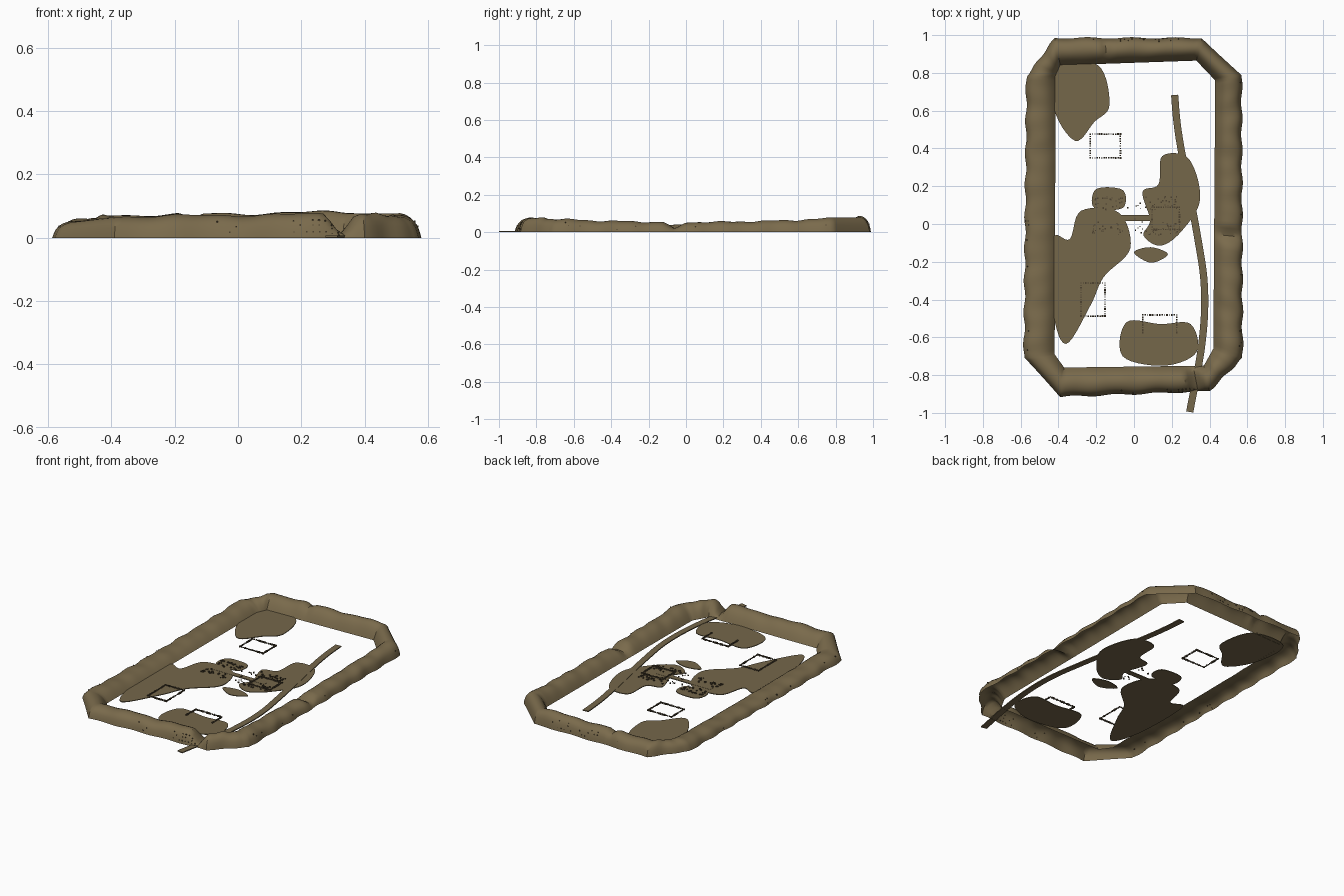
import bpy, bmesh, math, random
from mathutils import Vector

if "Cube" in bpy.data.objects:
    bpy.data.objects.remove(bpy.data.objects["Cube"])

random.seed(4)


def material(name, rgb):
    m = bpy.data.materials.new(name)
    m.diffuse_color = (*rgb, 1)
    m.use_nodes = True
    m.node_tree.nodes["Principled BSDF"].inputs["Base Color"].default_value = m.diffuse_color
    return m


EARTH = material("earth brown", (0.195, 0.146, 0.072))
GROUND = material("ground brown", (0.178, 0.135, 0.068))
STONE = material("dark stone", (0.075, 0.055, 0.03))


def finish(bm, name, mat):
    me = bpy.data.meshes.new(name)
    bm.to_mesh(me)
    bm.free()
    me.materials.append(mat)
    ob = bpy.data.objects.new(name, me)
    bpy.context.collection.objects.link(ob)
    return ob


def spline(pts, n, closed=True):
    """Catmull-Rom curve through 2D points."""
    out, c = [], len(pts)
    get = (lambda i: pts[i % c]) if closed else (lambda i: pts[max(0, min(c - 1, i))])
    for i in range(c if closed else c - 1):
        a, b, d, e = (Vector(get(i + k)) for k in (-1, 0, 1, 2))
        for k in range(n):
            t = k / n
            out.append(0.5 * (2 * b + (d - a) * t + (2 * a - 5 * b + 4 * d - e) * t * t
                              + (3 * b - a - 3 * d + e) * t ** 3))
    return out if closed else out + [Vector(pts[-1])]


# Earth bank: eight chamfered corners, outer and inner foot, from front left
outer = [(-.39, -.915), (.4, -.885), (.575, -.71), (.57, .79),
         (.36, .985), (-.42, .985), (-.57, .78), (-.583, -.71)]
inner = [(-.37, -.76), (.37, -.75), (.42, -.66), (.43, .76),
         (.33, .865), (-.39, .84), (-.415, .78), (-.42, -.69)]
# Cross-section from the steep outer foot to the inner foot
section = spline([(0, 0), (.07, .5), (.2, .84), (.42, 1), (.65, .9), (.85, .52), (1, 0)], 2, False)
# Gaps and dips: x, y, half width, part of the height lost
dips = [(.335, -.887, .05, .88), (.57, -.065, .06, .7), (-.15, .985, .035, .25)]


def bank_height(x, y):
    h = 0.046 + 0.032 * y * y + 0.014 * x
    s = 17 * x + 23 * y
    h *= 1 + 0.05 * math.sin(s) + 0.03 * math.sin(2.3 * s + 1)
    for dx, dy, w, loss in dips:
        h *= 1 - loss * max(0, 1 - math.dist((x, y), (dx, dy)) / w)
    return h


rows = []
for i in range(8):
    o0, o1, i0, i1 = (Vector(p[j % 8]) for p in (outer, inner) for j in (i, i + 1))
    n = max(4, int((o1 - o0).length / 0.02))
    for k in range(n):
        o, q = o0.lerp(o1, k / n), i0.lerp(i1, k / n)
        h = bank_height(o.x, o.y)
        wobble = 0.03 * math.sin(27 * o.x + 37 * o.y)
        rows.append([(*o.lerp(q, u + wobble * (1 - u)), h * max(v, 0)) for u, v in section])

bm = bmesh.new()
grid = [[bm.verts.new(p) for p in r] for r in rows]
for i, r in enumerate(grid):
    s = grid[(i + 1) % len(grid)]
    for j in range(len(r) - 1):
        bm.faces.new((r[j], s[j], s[j + 1], r[j + 1]))
bm.normal_update()
if sum(f.normal.z for f in bm.faces) < 0:
    bmesh.ops.reverse_faces(bm, faces=bm.faces[:])
bank = finish(bm, "earth_bank", EARTH)
bpy.context.view_layer.objects.active = bank
bank.select_set(True)
bpy.ops.object.shade_smooth_by_angle(angle=math.radians(40))
bank.select_set(False)


# Flat ground plates
def plate(name, outline, top=0.005):
    bm = bmesh.new()
    f = bm.faces.new([bm.verts.new((p[0], p[1], 0.001)) for p in outline])
    ext = bmesh.ops.extrude_face_region(bm, geom=[f])
    for v in ext["geom"]:
        if isinstance(v, bmesh.types.BMVert):
            v.co.z = top
    bmesh.ops.recalc_face_normals(bm, faces=bm.faces[:])
    return finish(bm, name, GROUND)


def patch(name, *pts):
    plate(name, spline(pts, 7))


patch("back_left_patch", (-.42, .84), (-.19, .84), (-.13, .63), (-.21, .54), (-.31, .44), (-.42, .6))
patch("left_patch", (-.43, -.08), (-.34, -.08), (-.28, .07), (-.08, .06), (-.02, -.13),
      (-.16, -.28), (-.23, -.43), (-.36, -.635), (-.43, -.45))
patch("front_patch", (-.04, -.52), (.14, -.53), (.3, -.53), (.33, -.68), (.16, -.75), (-.06, -.7))
patch("right_patch", (.15, .36), (.29, .345), (.35, .13), (.25, -.04), (.14, -.115),
      (.05, -.06), (.085, .02), (.045, .17), (.13, .21))
patch("centre_patch", (-.2, .185), (-.06, .18), (-.06, .085), (-.21, .085))
patch("small_patch", (0, -.15), (.09, -.123), (.18, -.16), (.09, -.205))
plate("centre_walkway", [(-.2, .015), (.17, .015), (.17, .048), (-.2, .048)], 0.006)

# Winding track that leaves through the gap in the front bank
line = spline([(.215, .683), (.24, .45), (.335, -.06), (.373, -.34), (.36, -.63), (.295, -.995)], 7, False)
a_side, b_side = [], []
for i, p in enumerate(line):
    d = (line[min(i + 1, len(line) - 1)] - line[max(i - 1, 0)]).normalized()
    n = Vector((-d.y, d.x)) * 0.019
    a_side.append(p + n)
    b_side.append(p - n)
plate("winding_track", a_side + b_side[::-1], 0.007)


# Small stones
def stones(name, places, size):
    bm = bmesh.new()
    for x, y, z in places:
        r = bmesh.ops.create_cube(bm, size=size * random.uniform(.7, 1.2))
        bmesh.ops.translate(bm, verts=r["verts"], vec=(x, y, z + size * 0.6))
    return finish(bm, name, STONE)


def edge(a, b, step=0.0125):
    n = round(math.dist(a, b) / step)
    return [(*Vector(a).lerp(Vector(b), k / n), 0.002) for k in range(n + 1)]


# Stone outlines of four huts (x, y, width, depth), the last open to the front
huts = [(-.152, .413, .16, .126), (.168, .03, .145, .118),
        (-.217, -.4, .127, .175), (.136, -.528, .18, .093)]
for i, (x, y, w, d) in enumerate(huts):
    c = [(x + sx * w / 2, y + sy * d / 2) for sx, sy in ((-1, -1), (-1, 1), (1, 1), (1, -1))]
    sides = [edge(c[k], c[(k + 1) % 4]) for k in range(3 if i == 3 else 4)]
    stones(f"hut_outline_{i + 1}", sum(sides, []), 0.008)

# Loose stones: two rows either side of the middle, and a thin scatter between
loose = []
for side in (-1, 1):
    for y in (.11, -.025):
        loose += [(side * random.uniform(.06, .23), y + random.uniform(-.035, .035), .003)
                  for _ in range(26)]
loose += [(random.uniform(-.05, .05), random.uniform(-.05, .11), .003) for _ in range(12)]
stones("loose_stones", loose, 0.007)

# Pebbles lying on the outer slope of the bank
slope = [p for r in rows for p in r[1:4]]
pebbles = random.sample(slope, 20)
pebbles += random.sample([p for p in slope if .16 < p[0] < .32 and p[1] < -.8], 16)
pebbles += random.sample([p for p in slope if -.08 < p[0] < .28 and p[1] > .9], 16)
stones("bank_pebbles", [(x, y, z - .002) for x, y, z in pebbles], 0.005)
